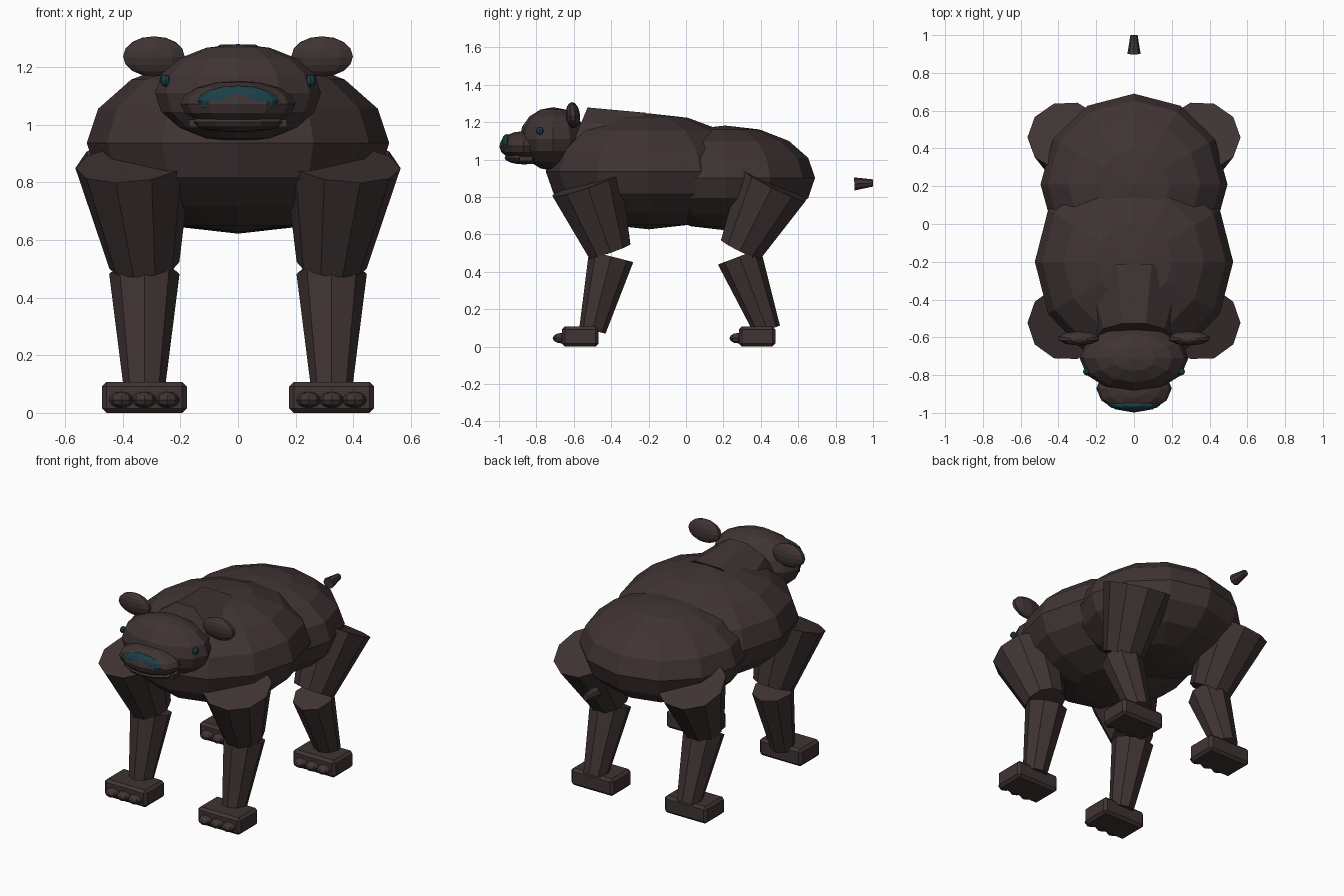
import bpy, bmesh, math
from mathutils import Vector, Matrix

if "Cube" in bpy.data.objects:
    bpy.data.objects.remove(bpy.data.objects["Cube"])


def material(name, rgb):
    m = bpy.data.materials.new(name)
    m.diffuse_color = (*rgb, 1)
    m.use_nodes = True
    m.node_tree.nodes["Principled BSDF"].inputs["Base Color"].default_value = m.diffuse_color
    return m


FUR = material("dark_brown_fur", (0.050, 0.034, 0.033))
TEAL = material("dark_teal", (0.012, 0.050, 0.065))


def finish(bm, name, mat):
    bmesh.ops.recalc_face_normals(bm, faces=bm.faces)
    mesh = bpy.data.meshes.new(name)
    bm.to_mesh(mesh)
    bm.free()
    mesh.materials.append(mat)
    ob = bpy.data.objects.new(name, mesh)
    bpy.context.collection.objects.link(ob)
    return ob


def ball(name, centre, radii, mat=FUR, segs=12, rings=8, rot=Matrix()):
    """Faceted ellipsoid with vertical poles."""
    bm = bmesh.new()
    bmesh.ops.create_uvsphere(bm, u_segments=segs, v_segments=rings, radius=1)
    bm.transform(Matrix.Translation(centre) @ rot @ Matrix.Diagonal((*radii, 1)))
    return finish(bm, name, mat)


def limb(name, p, q, r1, r2, sides=10):
    """Tapered prism from p to q with a corner pointing along x."""
    p, q = Vector(p), Vector(q)
    axis = (q - p).normalized()
    u = Vector((1, 0, 0))
    u = (u - axis * u.dot(axis)).normalized()
    v = axis.cross(u)
    bm = bmesh.new()
    rings = []
    for c, r in ((p, r1), (q, r2)):
        angles = [2 * math.pi * i / sides for i in range(sides)]
        rings.append([bm.verts.new(c + r * (u * math.cos(a) + v * math.sin(a))) for a in angles])
    for i in range(sides):
        j = (i + 1) % sides
        bm.faces.new((rings[0][i], rings[0][j], rings[1][j], rings[1][i]))
    for ring in rings:
        bm.faces.new(ring)
    return finish(bm, name, FUR)


def block(name, centre, size, bevel=0.0):
    bm = bmesh.new()
    bmesh.ops.create_cube(bm, size=1)
    bm.transform(Matrix.Translation(centre) @ Matrix.Diagonal((*size, 1)))
    if bevel:
        bmesh.ops.bevel(bm, geom=bm.edges[:], offset=bevel, segments=1, affect='EDGES')
    return finish(bm, name, FUR)


# Torso
ball("chest", (0, -0.20, 0.94), (0.525, 0.55, 0.31))
ball("rump", (0, 0.21, 0.905), (0.495, 0.48, 0.28))
limb("neck", (0, -0.324, 0.99), (0, -0.60, 1.106), 0.30, 0.20)
limb("tail", (0, 0.90, 0.873), (0, 1.0, 0.878), 0.035, 0.019, 8)

# Head
ball("head", (0, -0.71, 1.113), (0.288, 0.18, 0.17))
ball("muzzle", (0, -0.87, 1.075), (0.20, 0.128, 0.08))
ball("lower_jaw", (0, -0.865, 1.012), (0.165, 0.105, 0.035))
block("mouth_corner", (0, -0.855, 1.008), (0.34, 0.07, 0.025))
ball("nose", (0, -0.957, 1.085), (0.14, 0.031, 0.054), TEAL)

for s, side in ((-1, "left"), (1, "right")):
    ball(f"{side}_ear", (s * 0.292, -0.605, 1.24), (0.112, 0.038, 0.07), segs=10, rings=8,
         rot=Matrix.Rotation(math.radians(5), 4, 'X'))
    ball(f"{side}_eye", (s * 0.252, -0.782, 1.156), (0.018, 0.02, 0.021), TEAL, 8, 6)

    # Legs: hip, knee top, knee bottom and ankle as (y, z), then paw y
    for end, hip, knee, shin, ankle, paw in (
            ("front", (-0.53, 0.87), (-0.408, 0.515), (-0.40, 0.485), (-0.50, 0.09), -0.565),
            ("rear", (0.467, 0.87), (0.292, 0.522), (0.285, 0.485), (0.435, 0.09), 0.38)):
        n = f"{side}_{end}"
        x = s * 0.325
        limb(n + "_upper_leg", (s * 0.362, *hip), (x, *knee), 0.203, 0.122)
        limb(n + "_lower_leg", (x, *shin), (x, *ankle), 0.122, 0.072, 8)
        block(n + "_paw", (x, paw, 0.057), (0.295, 0.195, 0.108), 0.016)
        for i in (-1, 0, 1):
            ball(f"{n}_toe_{i + 2}", (x + i * 0.08, paw - 0.10, 0.048), (0.042, 0.048, 0.028),
                 segs=8, rings=6)

# Rest the paws on the ground
bpy.context.view_layer.update()
low = min((o.matrix_world @ v.co).z for o in bpy.context.scene.objects for v in o.data.vertices)
for o in bpy.context.scene.objects:
    o.location.z -= low
